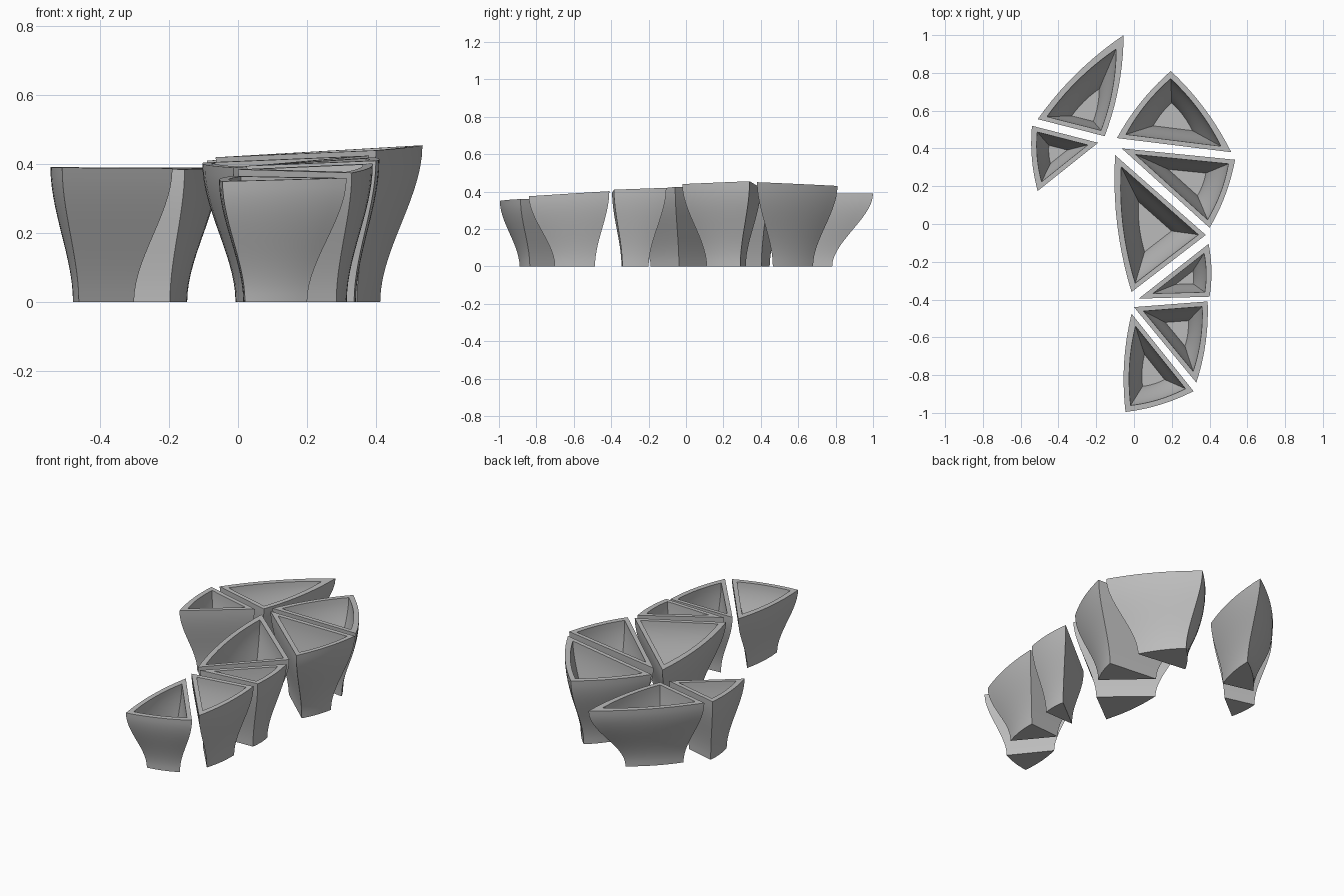
import bpy, bmesh
from mathutils import Vector

if "Cube" in bpy.data.objects:
    bpy.data.objects.remove(bpy.data.objects["Cube"])

WALL, FLOOR, FOOT, BULGE = 0.025, 0.04, 0.5, 0.045
SIDE_STEPS, LEVELS = 10, 14

grey = bpy.data.materials.new("stone grey")
grey.use_nodes = True
colour = (0.5, 0.5, 0.5, 1)
grey.diffuse_color = colour
grey.node_tree.nodes["Principled BSDF"].inputs["Base Color"].default_value = colour


def flare(t):
    """Width of the S-shaped wall at relative height t."""
    return FOOT + (1 - FOOT) * t * t * (3 - 2 * t)


def rim_outline(corners, bowed):
    """Triangle outline; the listed sides bow outward."""
    middle = sum(corners, Vector()) / 3
    points = []
    for i in range(3):
        a, b = corners[i], corners[(i + 1) % 3]
        along = (b - a).to_2d()
        out = Vector((along.y, -along.x, 0))
        if out.dot((a + b) / 2 - middle) < 0:
            out = -out
        for k in range(SIDE_STEPS):
            u = k / SIDE_STEPS
            bow = 4 * BULGE * u * (1 - u) if i in bowed else 0
            points.append(a.lerp(b, u) + out * bow)
    return points


def planter(name, corners, bowed, foot_shift=(0, 0)):
    corners = [Vector(c) for c in corners]
    shift = Vector((*foot_shift, 0))
    outline = rim_outline(corners, bowed)
    centroid = sum(corners, Vector()) / 3
    # Incentre and inradius give an even wall thickness
    sides = [(corners[(i + 1) % 3] - corners[(i + 2) % 3]).to_2d().length for i in range(3)]
    incentre = sum((c * s for c, s in zip(corners, sides)), Vector()) / sum(sides)
    e, f = (corners[1] - corners[0]).to_2d(), (corners[2] - corners[0]).to_2d()
    radius = abs(e.x * f.y - e.y * f.x) / sum(sides)

    bm = bmesh.new()

    def ring(u, inner):
        verts = []
        for p in outline:
            t = u
            if inner:
                t = (FLOOR + u * (p.z - FLOOR)) / p.z
            s = flare(t)
            q = p
            if inner:
                q = incentre + (p - incentre) * (1 - WALL / (radius * s))
            pos = centroid + (q - centroid) * s + shift * (1 - s) / (1 - FOOT)
            height = q.z * t
            if inner and u == 0:
                height = FLOOR
            verts.append(bm.verts.new((pos.x, pos.y, height)))
        return verts

    steps = [k / LEVELS for k in range(LEVELS + 1)]
    rings = [ring(u, False) for u in steps] + [ring(u, True) for u in reversed(steps)]
    n = len(outline)
    for low, high in zip(rings, rings[1:]):
        for j in range(n):
            k = (j + 1) % n
            bm.faces.new((low[j], low[k], high[k], high[j]))
    bm.faces.new(rings[0])
    bm.faces.new(rings[-1])
    bmesh.ops.recalc_face_normals(bm, faces=bm.faces)
    mesh = bpy.data.meshes.new(name)
    bm.to_mesh(mesh)
    bm.free()
    mesh.materials.append(grey)
    obj = bpy.data.objects.new(name, mesh)
    bpy.context.collection.objects.link(obj)
    bpy.ops.object.select_all(action="DESELECT")
    obj.select_set(True)
    bpy.context.view_layer.objects.active = obj
    bpy.ops.object.shade_smooth_by_angle(angle=0.6)


# Rim corners of each planter (x, y, rim height) and its bowed sides
planter("back_planter", [(-.055, 1, .39), (-.51, .555, .39), (-.155, .465, .385)], (0, 2), (0, -.055))
planter("side_planter", [(-.54, .52, .392), (-.19, .43, .388), (-.51, .175, .39)], (2,))
planter("rear_middle_planter", [(.195, .81, .43), (-.09, .455, .41), (.515, .38, .45)], (0, 2))
planter("left_middle_planter", [(-.065, .4, .42), (.535, .34, .455), (.4, -.02, .44)], (1,))
planter("right_middle_planter", [(-.1, .365, .405), (.38, -.058, .425), (-.013, -.36, .39)], (2,))
planter("small_planter", [(.395, -.105, .42), (.025, -.395, .395), (.4, -.385, .41)], (2,))
planter("left_front_planter", [(0, -.44, .385), (.39, -.41, .402), (.33, -.84, .375)], (1,))
planter("right_front_planter", [(-.013, -.475, .366), (.315, -.885, .36), (-.045, -.995, .35)], (1, 2))
